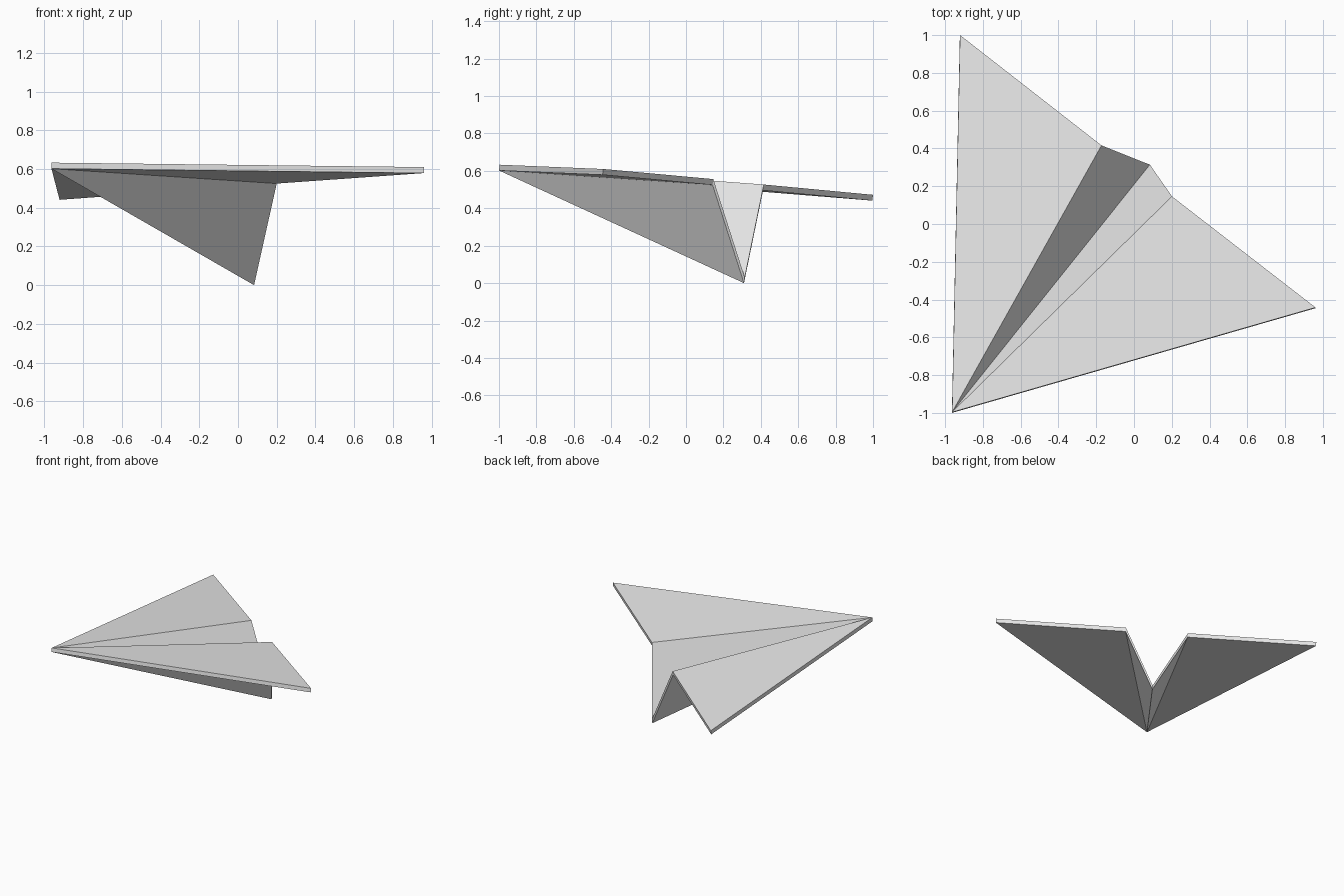
import bpy
import bmesh
from mathutils import Vector

cube = bpy.data.objects.get("Cube")
if cube:
    bpy.data.objects.remove(cube, do_unlink=True)

# Plain paper material
paper = bpy.data.materials.new("grey_paper")
paper.use_nodes = True
COLOUR = (0.8, 0.8, 0.8, 1.0)
paper.diffuse_color = COLOUR
paper.node_tree.nodes["Principled BSDF"].inputs["Base Color"].default_value = COLOUR

# Upper surface: a nose point and the trailing edge from wing tip to wing tip
NOSE = (-0.963, -0.996, 0.633)
TRAILING_EDGE = [
    (-0.921, 1.000, 0.472),   # rear wing tip
    (-0.172, 0.416, 0.527),   # rear wing fold
    (0.084, 0.314, 0.031),    # keel fold
    (0.201, 0.146, 0.556),    # front wing fold
    (0.961, -0.442, 0.610),   # front wing tip
]
THICKNESS = Vector((-0.001, -0.004, -0.031))

# Fan of four folded panels from the nose
bm = bmesh.new()
nose = bm.verts.new(NOSE)
edge = [bm.verts.new(p) for p in TRAILING_EDGE]
panels = [bm.faces.new((nose, b, a)) for a, b in zip(edge, edge[1:])]

# Thicken the sheet downwards, keeping the upper panels
result = bmesh.ops.extrude_face_region(bm, geom=panels, use_keep_orig=True)
lower = [g for g in result["geom"] if isinstance(g, bmesh.types.BMVert)]
bmesh.ops.translate(bm, verts=lower, vec=THICKNESS)
bmesh.ops.recalc_face_normals(bm, faces=bm.faces[:])

mesh = bpy.data.meshes.new("folded_paper_plane")
bm.to_mesh(mesh)
bm.free()
mesh.materials.append(paper)
plane = bpy.data.objects.new("folded_paper_plane", mesh)
bpy.context.collection.objects.link(plane)
